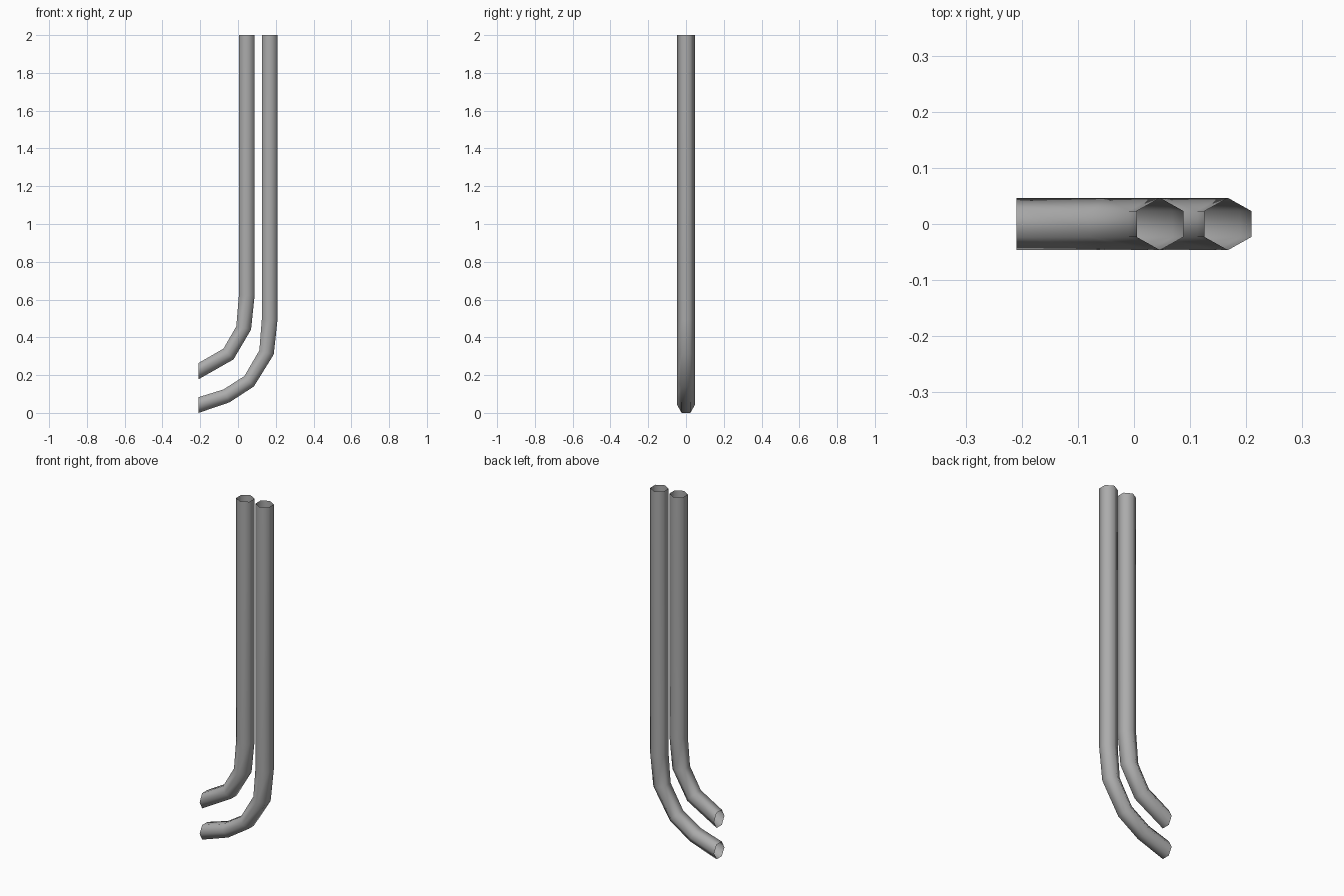
import bpy, bmesh
from mathutils import Vector

if "Cube" in bpy.data.objects:
    bpy.data.objects.remove(bpy.data.objects["Cube"])

HALF_DEPTH = 0.0465

# Dark grey metal
grey = bpy.data.materials.new("dark_grey")
grey.diffuse_color = (0.41, 0.41, 0.41, 1)
grey.use_nodes = True
grey.node_tree.nodes["Principled BSDF"].inputs["Base Color"].default_value = grey.diffuse_color


def bent_tube(name, stations):
    """Open six-sided tube; each station is (inner x, inner z, outer x, outer z)."""
    bm = bmesh.new()
    rings = []
    for ix, iz, ox, oz in stations:
        inner, outer = Vector((ix, 0, iz)), Vector((ox, 0, oz))
        mid, half = (inner + outer) / 2, (outer - inner) / 2
        hexagon = [(1, -0.5), (1, 0.5), (0, 1), (-1, 0.5), (-1, -0.5), (0, -1)]
        rings.append([bm.verts.new(mid + half * a + Vector((0, HALF_DEPTH * b, 0)))
                      for a, b in hexagon])
    for low, high in zip(rings, rings[1:]):
        for i in range(6):
            j = (i + 1) % 6
            bm.faces.new((low[i], low[j], high[j], high[i]))
    for face in bm.faces:
        face.smooth = True
    mesh = bpy.data.meshes.new(name)
    bm.to_mesh(mesh)
    bm.free()
    mesh.materials.append(grey)
    obj = bpy.data.objects.new(name, mesh)
    bpy.context.collection.objects.link(obj)
    return obj


# Shorter pipe on the inside of the bend
bent_tube("inner_pipe", [
    (-0.209, 0.264, -0.209, 0.178),
    (-0.077, 0.340, -0.024, 0.283),
    (-0.009, 0.458, 0.069, 0.441),
    (0.005, 0.625, 0.088, 0.622),
    (0.005, 2.0, 0.088, 2.0),
])

# Longer pipe on the outside of the bend
bent_tube("outer_pipe", [
    (-0.209, 0.083, -0.209, 0.0),
    (-0.077, 0.124, -0.045, 0.056),
    (0.034, 0.195, 0.084, 0.140),
    (0.113, 0.331, 0.189, 0.309),
    (0.126, 0.495, 0.209, 0.492),
    (0.126, 2.0, 0.209, 2.0),
])
